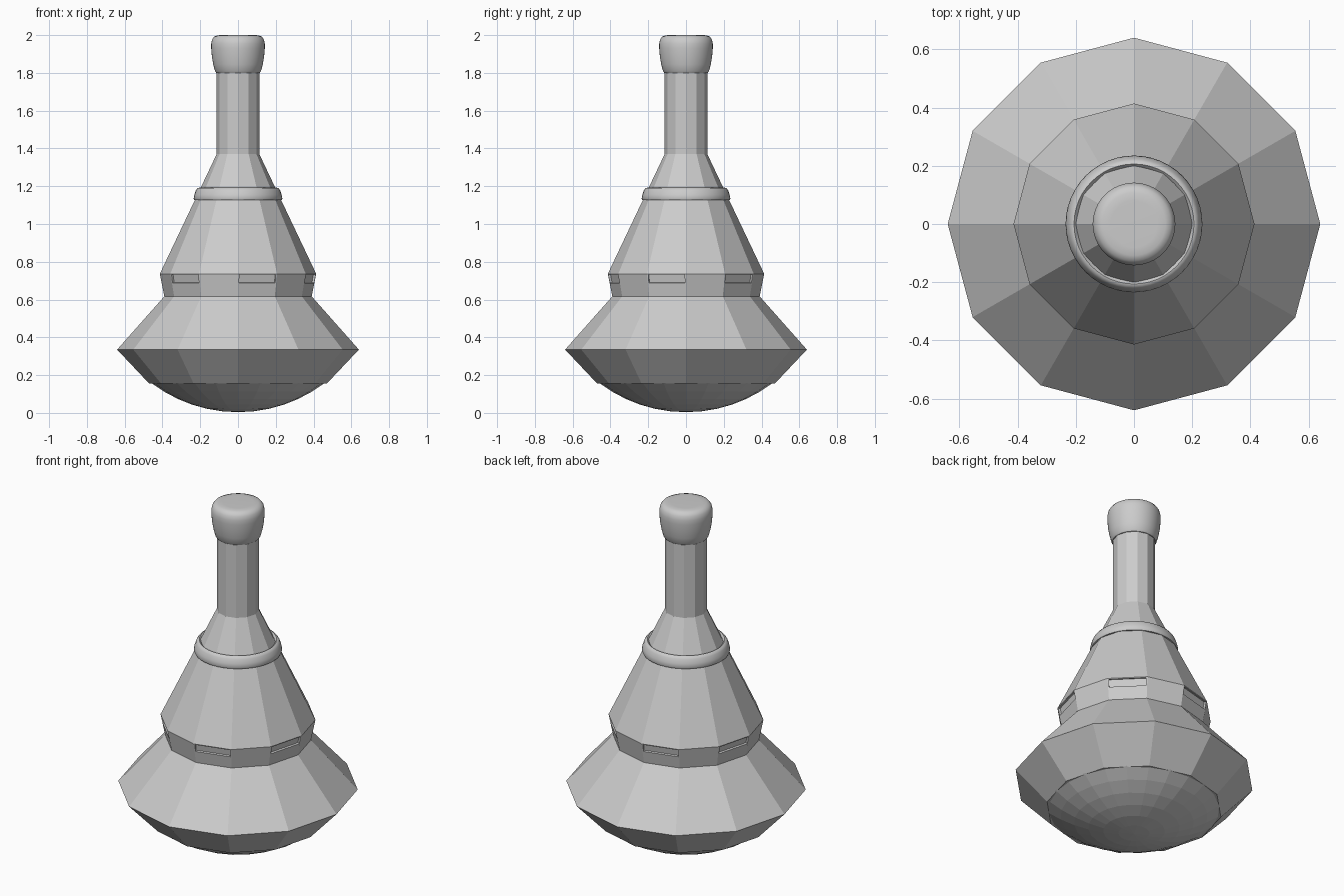
import bpy, bmesh, math
from mathutils import Matrix, Vector

if "Cube" in bpy.data.objects:
    bpy.data.objects.remove(bpy.data.objects["Cube"])

def lathe(name, profile, sides, smooth=False, closed=False):
    """Revolve (radius, z) points about z; radius 0 makes a pole."""
    bm = bmesh.new()
    rings = []
    for r, z in profile:
        if r == 0:
            rings.append([bm.verts.new((0, 0, z))] * sides)
        else:
            rings.append([bm.verts.new((r * math.cos(2 * math.pi * i / sides),
                                        r * math.sin(2 * math.pi * i / sides), z))
                          for i in range(sides)])
    pairs = list(zip(rings, rings[1:]))
    if closed:
        pairs.append((rings[-1], rings[0]))
    for a, b in pairs:
        for i in range(sides):
            j = (i + 1) % sides
            bm.faces.new(list(dict.fromkeys([a[i], a[j], b[j], b[i]])))
    bmesh.ops.recalc_face_normals(bm, faces=bm.faces)
    return finish(name, bm, smooth)

def finish(name, bm, smooth=False):
    me = bpy.data.meshes.new(name)
    bm.to_mesh(me)
    bm.free()
    ob = bpy.data.objects.new(name, me)
    bpy.context.collection.objects.link(ob)
    if smooth:
        bpy.ops.object.select_all(action='DESELECT')
        ob.select_set(True)
        bpy.context.view_layer.objects.active = ob
        bpy.ops.object.shade_smooth_by_angle(angle=math.radians(50))
    return ob

# flared lower hull
lathe("lower_hull", [(0, 0.155), (0.47, 0.155), (0.64, 0.335), (0.39, 0.617), (0, 0.617)], 12)

# faceted dome underneath
R, H = 0.76, 0.155
top = math.acos(1 - H / R)
lathe("heat_shield", [(0, 0.004)] +
      [(R * math.sin(top * k / 6), 0.004 + R * (1 - math.cos(top * k / 6))) for k in range(1, 7)] +
      [(0, 0.159)], 24)

# belt, cone and neck in one twelve-sided body
body = lathe("upper_body", [(0, 0.612), (0.389, 0.612), (0.414, 0.736), (0.113, 1.37),
                            (0.113, 1.82), (0, 1.82)], 12)

# six slit windows recessed in alternate belt faces
bm = bmesh.new()
tilt = math.atan2(0.025 * math.cos(math.radians(15)), 0.124)
rad = (0.389 + 0.025 * (0.71 - 0.612) / 0.124) * math.cos(math.radians(15))
depth = 0.012
for k in range(6):
    m = (Matrix.Rotation(math.radians(45 + 60 * k), 4, 'Z')
         @ Matrix.Translation((rad, 0, 0.71))
         @ Matrix.Rotation(tilt, 4, 'Y')
         @ Matrix.Translation((0.02 - depth, 0, 0))
         @ Matrix.Diagonal((0.04, 0.198, 0.044, 1)))
    bmesh.ops.create_cube(bm, size=1, matrix=m)
cutter = finish("window_cutter", bm)
cutter.hide_render = True
mod = body.modifiers.new("windows", 'BOOLEAN')
mod.operation = 'DIFFERENCE'
mod.solver = 'EXACT'
mod.object = cutter
bpy.context.view_layer.objects.active = body
bpy.ops.object.modifier_apply(modifier=mod.name)
bpy.data.objects.remove(cutter)

# rounded collar around the cone
lathe("collar", [(0.19, 1.126), (0.231, 1.126), (0.235, 1.135), (0.231, 1.155), (0.223, 1.178),
                 (0.214, 1.19), (0.206, 1.192), (0.200, 1.186), (0.185, 1.17)], 48, True, True)

# rounded cap on the neck
lathe("neck_cap", [(0, 1.80), (0.115, 1.80), (0.122, 1.81), (0.131, 1.845), (0.138, 1.885),
                   (0.142, 1.93), (0.142, 1.955), (0.137, 1.977), (0.126, 1.992),
                   (0.108, 1.999), (0.08, 2.0), (0, 2.0)], 48, True)
